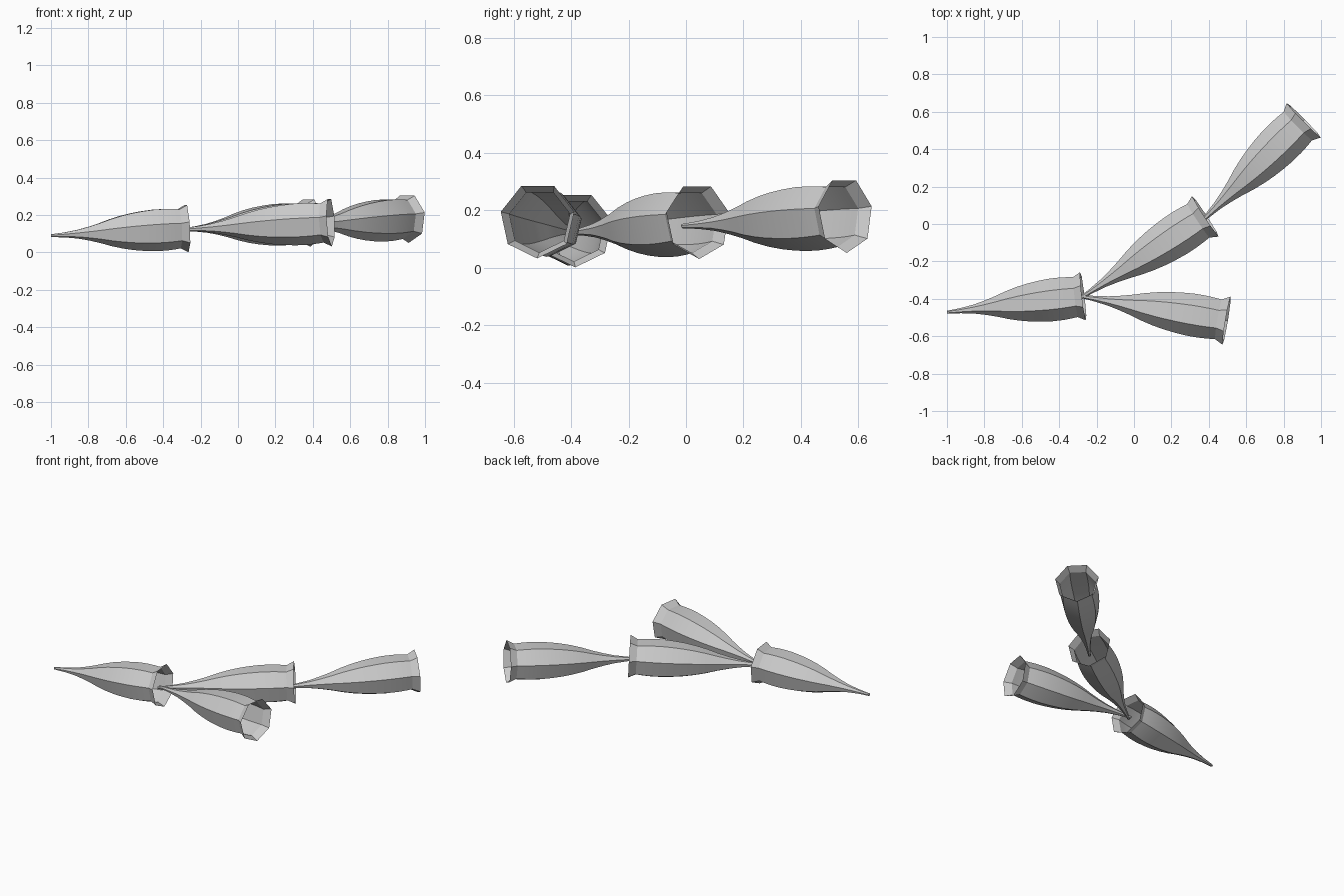
import bpy, bmesh, math
from mathutils import Vector

if "Cube" in bpy.data.objects:
    bpy.data.objects.remove(bpy.data.objects["Cube"])

SIDES = 7
# cup profile: (fraction of length, radius)
PROFILE = [(0, .008), (.10, .014), (.20, .025), (.28, .039), (.36, .056), (.44, .076),
           (.52, .092), (.60, .104), (.68, .112), (.76, .117), (.84, .117),
           (.90, .114), (.945, .110), (1, .133)]


def cup(name, start, end):
    """Open seven-sided cup swept along a straight axis, one corner pointing down."""
    a, b = Vector(start), Vector(end)
    axis = (b - a).normalized()
    side = axis.cross(Vector((0, 0, 1))).normalized()
    up = side.cross(axis)
    bm = bmesh.new()
    rings = []
    for t, r in PROFILE:
        c = a.lerp(b, t)
        ring = []
        for i in range(SIDES):
            ang = -math.pi / 2 + math.tau * i / SIDES
            ring.append(bm.verts.new(c + (side * math.cos(ang) + up * math.sin(ang)) * r))
        rings.append(ring)
    for r0, r1 in zip(rings, rings[1:]):
        for i in range(SIDES):
            j = (i + 1) % SIDES
            bm.faces.new((r0[i], r0[j], r1[j], r1[i]))
    bmesh.ops.recalc_face_normals(bm, faces=bm.faces)
    mesh = bpy.data.meshes.new(name)
    bm.to_mesh(mesh)
    bm.free()
    ob = bpy.data.objects.new(name, mesh)
    bpy.context.collection.objects.link(ob)
    bpy.ops.object.select_all(action='DESELECT')
    ob.select_set(True)
    bpy.context.view_layer.objects.active = ob
    bpy.ops.object.shade_smooth_by_angle(angle=math.radians(20))


# base cup, two branches from its mouth, one further cup on the upper branch
cup("base_cup", (-1.0, -.472, .09), (-.272, -.386, .134))
cup("branch_cup_back", (-.30, -.405, .122), (.382, .042, .163))
cup("branch_cup_front", (-.30, -.384, .122), (.495, -.517, .165))
cup("end_cup", (.335, -.012, .145), (.908, .555, .184))
